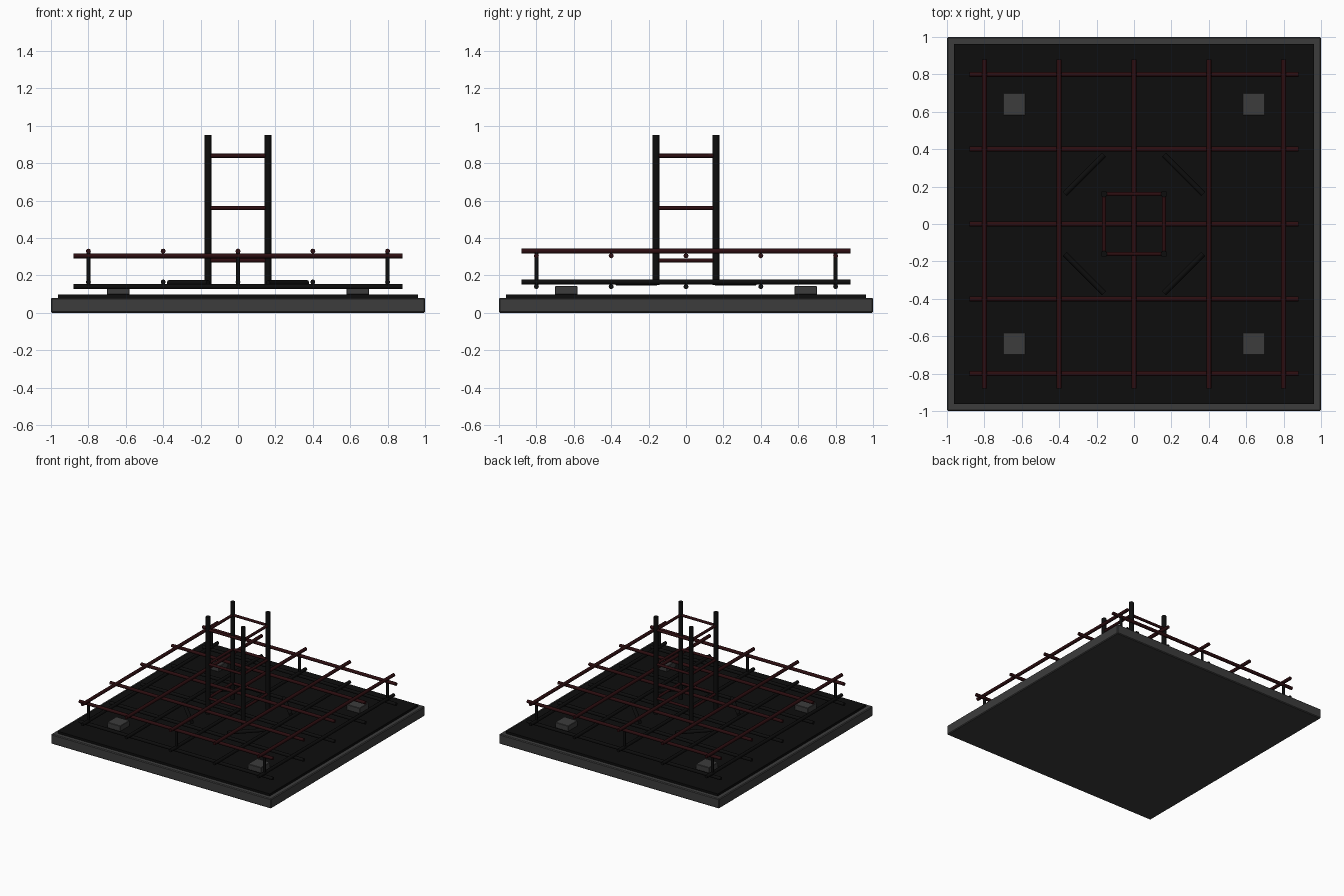
import bpy
from math import pi
from mathutils import Vector

cube = bpy.data.objects.get("Cube")
if cube:
    bpy.data.objects.remove(cube, do_unlink=True)


def material(name, rgb):
    m = bpy.data.materials.new(name)
    m.use_nodes = True
    col = (*rgb, 1)
    m.diffuse_color = col
    m.node_tree.nodes["Principled BSDF"].inputs["Base Color"].default_value = col
    return m


concrete = material("dark grey concrete", (0.045, 0.045, 0.045))
black = material("black steel", (0.004, 0.004, 0.004))
red = material("dark red steel", (0.025, 0.004, 0.005))


def box(name, centre, size, mat, bevel=0):
    bpy.ops.mesh.primitive_cube_add(size=1, location=centre)
    o = bpy.context.object
    o.name = name
    o.scale = size
    bpy.ops.object.transform_apply(location=False, rotation=False, scale=True)
    o.data.materials.append(mat)
    if bevel:
        b = o.modifiers.new("edge", "BEVEL")
        b.width = bevel
        b.segments = 1
    return o


def bar(name, a, b, radius, mat):
    """Round steel bar between two points."""
    a, b = Vector(a), Vector(b)
    d = b - a
    bpy.ops.mesh.primitive_cylinder_add(vertices=8, radius=radius, depth=d.length,
                                        location=(a + b) / 2)
    o = bpy.context.object
    o.name = name
    o.rotation_euler = d.to_track_quat("Z", "Y").to_euler()
    o.data.materials.append(mat)
    bpy.ops.object.shade_smooth_by_angle(angle=pi / 3.5)
    return o


# Slab and the thin sheet on top of it
box("base_slab", (0, 0, 0.04), (2, 2, 0.08), concrete, 0.006)
box("top_sheet", (0, 0, 0.088), (1.925, 1.925, 0.02), black)

# Spacer blocks
for x in (-0.64, 0.64):
    for y in (-0.64, 0.64):
        box("spacer_block", (x, y, 0.12), (0.12, 0.12, 0.046), concrete, 0.003)

# Two bar mats, each with bars one way lying across bars the other way
R, END = 0.0135, 0.88
for label, z, mat in (("lower", 0.14, black), ("upper", 0.305, red)):
    for i in range(-2, 3):
        p = i * 0.4
        bar(label + "_cross_bar", (-END, p, z), (END, p, z), R, mat)
        bar(label + "_long_bar", (p, -END, z + 0.025), (p, END, z + 0.025), R, mat)

# Short posts holding the upper mat
for x in (-0.8, 0, 0.8):
    for y in (-0.8, 0.8):
        bar("mat_post", (x, y, 0.14), (x, y, 0.325), 0.011, black)

# Column bars with slanted foot bars
C = 0.16
for sx in (-1, 1):
    for sy in (-1, 1):
        bar("column_bar", (sx * C, sy * C, 0.15), (sx * C, sy * C, 0.95), 0.018, black)
        bar("foot_bar", (sx * 0.16, sy * 0.37, 0.16), (sx * 0.37, sy * 0.16, 0.16), 0.015, black)

# Square ties around the column
for z in (0.28, 0.56, 0.84):
    for s in (-C, C):
        bar("column_tie_x", (-C, s, z), (C, s, z), 0.011, red)
        bar("column_tie_y", (s, -C, z), (s, C, z), 0.011, red)
